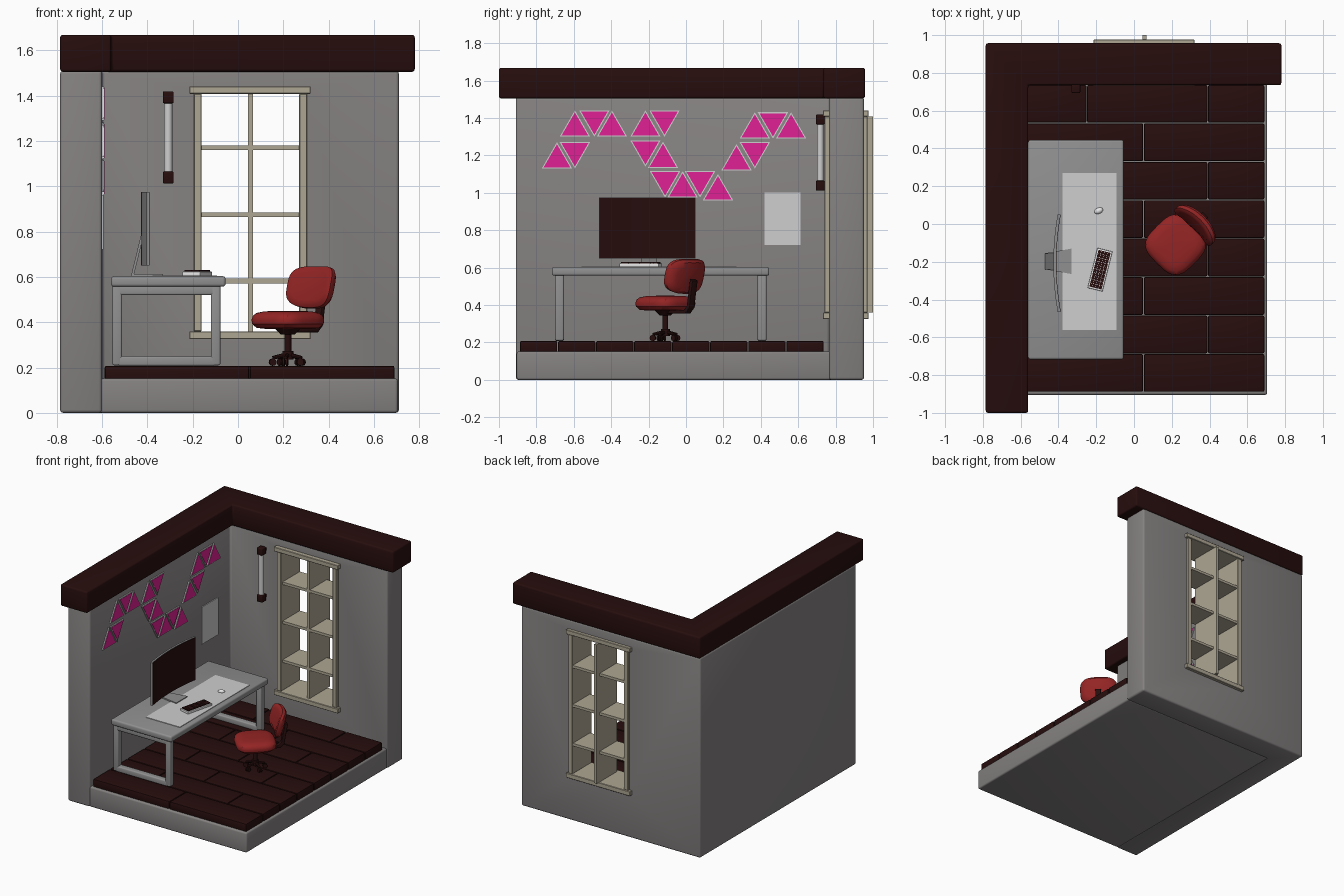
import bpy, bmesh, math
from mathutils import Matrix, Vector

if "Cube" in bpy.data.objects:
    bpy.data.objects.remove(bpy.data.objects["Cube"])

def material(name, r, g, b):
    m = bpy.data.materials.new(name)
    m.diffuse_color = (r, g, b, 1)
    m.use_nodes = True
    m.node_tree.nodes["Principled BSDF"].inputs["Base Color"].default_value = m.diffuse_color
    return m

BROWN = material("dark brown", 0.020, 0.004, 0.004)
WALL = material("wall grey", 0.235, 0.22, 0.22)
DESK = material("desk grey", 0.28, 0.28, 0.28)
LIGHT = material("light grey", 0.62, 0.62, 0.62)
WHITE = material("white", 0.8, 0.8, 0.8)
PINK = material("pink", 0.75, 0.015, 0.30)
CREAM = material("cream", 0.42, 0.38, 0.29)
RED = material("red", 0.30, 0.018, 0.018)

def finish(name, bm, mat, bevel=0, matrix=None, seg=3):
    bmesh.ops.recalc_face_normals(bm, faces=bm.faces)
    if bevel:
        sharp = [e for e in bm.edges if e.calc_face_angle(0) > 0.6]
        bmesh.ops.bevel(bm, geom=sharp, offset=bevel, segments=seg, profile=0.5, affect='EDGES')
    if matrix:
        bm.transform(matrix)
    me = bpy.data.meshes.new(name)
    bm.to_mesh(me)
    bm.free()
    me.materials.append(mat)
    ob = bpy.data.objects.new(name, me)
    bpy.context.collection.objects.link(ob)
    return ob

def add_box(bm, lo, hi):
    lo, hi = Vector(lo), Vector(hi)
    bmesh.ops.create_cube(bm, size=1, matrix=Matrix.Translation((lo + hi) / 2) @ Matrix.Diagonal((*(hi - lo), 1)))

def boxes(name, spans, mat, bevel=0, matrix=None, seg=3):
    bm = bmesh.new()
    for lo, hi in spans:
        add_box(bm, lo, hi)
    return finish(name, bm, mat, bevel, matrix, seg)

def prism(name, pts, direction, mat, bevel=0, matrix=None):
    bm = bmesh.new()
    face = bm.faces.new([bm.verts.new(p) for p in pts])
    out = bmesh.ops.extrude_face_region(bm, geom=[face])
    bmesh.ops.translate(bm, vec=direction, verts=[v for v in out["geom"] if isinstance(v, bmesh.types.BMVert)])
    return finish(name, bm, mat, bevel, matrix)

def add_cyl(bm, a, b, r, r2=None, n=16):
    a, b = Vector(a), Vector(b)
    rot = (b - a).to_track_quat('Z', 'Y').to_matrix().to_4x4()
    bmesh.ops.create_cone(bm, cap_ends=True, segments=n, radius1=r, radius2=r if r2 is None else r2,
                          depth=(b - a).length, matrix=Matrix.Translation((a + b) / 2) @ rot)

def cushion(name, hx, hy, layers, mat, matrix, bend=0, n=40):
    """Stack of rounded-square rings; layers are (inset, height)."""
    bm, rings = bmesh.new(), []
    for inset, z in layers:
        ring = []
        for i in range(n):
            c, s = math.cos(i * math.tau / n), math.sin(i * math.tau / n)
            x = math.copysign(abs(c) ** 0.6, c) * (hx - inset)
            y = math.copysign(abs(s) ** 0.6, s) * (hy - inset)
            ring.append(bm.verts.new((x, y, z - bend * y * y)))
        rings.append(ring)
    for a, b in zip(rings, rings[1:]):
        for i in range(n):
            bm.faces.new((a[i], a[(i + 1) % n], b[(i + 1) % n], b[i]))
    bm.faces.new(rings[0])
    bm.faces.new(rings[-1])
    return finish(name, bm, mat, 0, matrix)

# L-shaped walls with the window opening, and the trim on top
def ell(x0, x1, x2, y0, y1, y2, z):
    return [(x0, y0, z), (x1, y0, z), (x1, y1, z), (x2, y1, z), (x2, y2, z), (x0, y2, z)]

walls = prism("walls", ell(-0.785, -0.60, 0.71, -0.91, 0.765, 0.952, 0), (0, 0, 1.51), WALL, 0.014)
hole = boxes("window_cutter", [((-0.18, 0.6, 0.34), (0.29, 1.1, 1.425))], WALL)
mod = walls.modifiers.new("window_opening", 'BOOLEAN')
mod.operation, mod.object, mod.solver = 'DIFFERENCE', hole, 'EXACT'
bpy.context.view_layer.objects.active = walls
bpy.ops.object.modifier_apply(modifier=mod.name)
bpy.data.objects.remove(hole)
prism("wall_trim", ell(-0.785, -0.56, 0.78, -1.0, 0.735, 0.957, 1.505), (0, 0, 0.163), BROWN, 0.012)

# Floor slab and staggered planks
boxes("floor_slab", [((-0.61, -0.905, 0), (0.705, 0.775, 0.152))], WALL, 0.012)
planks, row_h = [], 0.2035
for row in range(8):
    y = -0.89 + row * row_h
    cuts = [-0.59, -0.25, 0.39, 0.692] if row % 2 else [-0.59, 0.05, 0.692]
    for a, b in zip(cuts, cuts[1:]):
        planks.append(((a + 0.002, y + 0.002, 0.145), (b - 0.002, y + row_h - 0.002, 0.208)))
boxes("floor_planks", planks, BROWN, 0.008, seg=2)

# Window: frame, deep mullion and shelves
boxes("window_frame", [((-0.215, 0.732, 1.408), (0.32, 0.976, 1.441)),
                       ((-0.215, 0.732, 0.325), (0.32, 0.976, 0.36)),
                       ((-0.195, 0.74, 0.36), (-0.16, 0.97, 1.408)),
                       ((0.27, 0.74, 0.36), (0.305, 0.97, 1.408))], CREAM, 0.003, seg=1)
boxes("window_mullion", [((0.045, 0.76, 0.36), (0.066, 1.0, 1.408))], CREAM)
boxes("window_crossbars", [((-0.16, 0.76, z - 0.01), (0.27, 0.965, z + 0.01)) for z in (0.582, 0.875, 1.17)], CREAM)

# Wall lamp
bm = bmesh.new()
add_cyl(bm, (-0.308, 0.718, 1.05), (-0.308, 0.718, 1.38), 0.018, n=24)
finish("lamp_tube", bm, LIGHT)
boxes("lamp_caps", [((-0.332, 0.694, z), (-0.284, 0.742, z + 0.053)) for z in (1.012, 1.366)], BROWN, 0.006)
boxes("lamp_brackets", [((-0.318, 0.735, z), (-0.298, 0.77, z + 0.02)) for z in (1.03, 1.38)], BROWN)

# Triangular light panels: (y, bottom z, 1 = points up)
TRIS = [(-0.594, 1.30, 1), (-0.49, 1.30, -1), (-0.396, 1.30, 1), (-0.69, 1.13, 1), (-0.594, 1.13, -1),
        (-0.217, 1.30, 1), (-0.115, 1.30, -1), (-0.217, 1.14, -1), (-0.123, 1.133, 1),
        (-0.112, 0.975, -1), (-0.018, 0.975, 1), (0.075, 0.975, -1), (0.171, 0.96, 1),
        (0.27, 1.12, 1), (0.368, 1.13, -1), (0.368, 1.29, 1), (0.465, 1.29, -1), (0.562, 1.29, 1)]
def triangles(name, r, x0, x1, mat):
    bm = bmesh.new()
    for y, z, up in TRIS:
        cz = z + (0.047 if up > 0 else 0.094)
        tri = [(y + r * math.sin(k * math.tau / 3), cz + up * r * math.cos(k * math.tau / 3)) for k in range(3)]
        a = [bm.verts.new((x0, *p)) for p in tri]
        b = [bm.verts.new((x1, *p)) for p in tri]
        bm.faces.new(a)
        bm.faces.new(b)
        for i in range(3):
            j = (i + 1) % 3
            bm.faces.new((a[i], a[j], b[j], b[i]))
    return finish(name, bm, mat)
triangles("light_panel_rims", 0.094, -0.603, -0.592, LIGHT)
triangles("light_panel_faces", 0.083, -0.60, -0.590, PINK)
boxes("whiteboard", [((-0.605, 0.42, 0.722), (-0.594, 0.613, 1.003))], LIGHT)

# Desk with two looped leg frames
boxes("desk_top", [((-0.56, -0.717, 0.557), (-0.055, 0.445, 0.603))], DESK, 0.012)
for name, y in (("front_desk_legs", -0.70), ("back_desk_legs", 0.383)):
    y2 = y + 0.047
    boxes(name, [((-0.555, y, 0.21), (-0.512, y2, 0.565)), ((-0.12, y, 0.21), (-0.078, y2, 0.565)),
                 ((-0.53, y, 0.208), (-0.10, y2, 0.25)), ((-0.53, y, 0.52), (-0.10, y2, 0.562))], DESK, 0.008)
boxes("desk_mat", [((-0.378, -0.56, 0.60), (-0.093, 0.27, 0.607))], LIGHT)

# Keyboard and mouse
turn = Matrix.Translation((-0.18, -0.242, 0.605)) @ Matrix.Rotation(math.radians(-14), 4, 'Z')
boxes("keyboard_base", [((-0.041, -0.109, 0), (0.041, 0.109, 0.018))], WHITE, 0.003, turn)
boxes("keyboard_keys", [((-0.033 + i * 0.0168, -0.1 + j * 0.0201, 0.015),
                         (-0.0175 + i * 0.0168, -0.081 + j * 0.0201, 0.025))
                        for i in range(4) for j in range(10)], BROWN, 0, turn)
bm = bmesh.new()
bmesh.ops.create_uvsphere(bm, u_segments=20, v_segments=10, radius=1)
finish("mouse", bm, WHITE, 0, Matrix.Translation((-0.187, 0.07, 0.61)) @ Matrix.Rotation(0.4, 4, 'Z')
       @ Matrix.Diagonal((0.024, 0.016, 0.014, 1)))

# Curved monitor on a leaning stand
def arc(front, back, half):
    ts = [i / 8 - 1 for i in range(17)]
    line = [(0.023 * t * t, -0.207 + half * t) for t in ts]
    return [(front + x, y, 0.65) for x, y in line] + [(back + x, y, 0.65) for x, y in reversed(line)]
prism("monitor_body", arc(-0.413, -0.427, 0.258), (0, 0, 0.325), DESK)
prism("monitor_screen", [(x, y, 0.653) for x, y, z in arc(-0.411, -0.415, 0.255)], (0, 0, 0.319), BROWN)
prism("monitor_foot", [(-0.47, -0.24, 0.603), (-0.33, -0.265, 0.603), (-0.33, -0.13, 0.603), (-0.47, -0.155, 0.603)],
      (0, 0, 0.01), DESK)
prism("monitor_stand", [(-0.472, -0.24, 0.605), (-0.46, -0.24, 0.605), (-0.415, -0.24, 0.79), (-0.427, -0.24, 0.79)],
      (0, 0.085, 0), DESK)

# Desk chair, local +x points to its backrest
chair = Matrix.Translation((0.22, -0.11, 0)) @ Matrix.Rotation(math.radians(45), 4, 'Z')
cushion("chair_seat", 0.14, 0.14, [(0.06, 0.37), (0.02, 0.375), (0.003, 0.392), (0, 0.41), (0.005, 0.428),
                                   (0.02, 0.441), (0.05, 0.448), (0.1, 0.45)], RED, chair)
lean = chair @ Matrix.Translation((0.172, 0, 0.553)) @ Matrix.Rotation(math.radians(-75), 4, 'Y')
cushion("chair_back", 0.094, 0.135, [(0.04, -0.027), (0.012, -0.023), (0, -0.01), (0, 0.01), (0.012, 0.02), (0.03, 0.024)],
        RED, lean, bend=-1.8)
prism("chair_back_arm", [(0.0, -0.02, 0.375), (0.0, -0.02, 0.355), (0.17, -0.02, 0.355), (0.2, -0.02, 0.385),
                         (0.225, -0.02, 0.53), (0.205, -0.02, 0.54), (0.18, -0.02, 0.395), (0.16, -0.02, 0.375)],
      (0, 0.04, 0), BROWN, 0.003, chair)
bm = bmesh.new()
add_cyl(bm, (0, 0, 0.235), (0, 0, 0.272), 0.024)
add_cyl(bm, (0, 0, 0.25), (0, 0, 0.36), 0.015)
add_cyl(bm, (0, 0, 0.345), (0, 0, 0.375), 0.03, 0.06)
finish("chair_post", bm, BROWN, 0, chair)
bm = bmesh.new()
for k in range(5):
    d = Vector((math.cos(k * math.tau / 5), math.sin(k * math.tau / 5), 0))
    side = Vector((-d.y, d.x, 0)) * 0.011
    tip = d * 0.068
    add_cyl(bm, Vector((0, 0, 0.258)), tip + Vector((0, 0, 0.243)), 0.011, 0.008, 8)
    for s in (-1, 1):
        w = tip + Vector((0, 0, 0.224))
        add_cyl(bm, w + side * s * 0.25, w + side * s, 0.016, n=12)
finish("chair_casters", bm, BROWN, 0, chair)

# Smooth rounded parts, keep hard edges
bpy.ops.object.select_all(action='SELECT')
bpy.ops.object.shade_smooth_by_angle(angle=math.radians(35))
